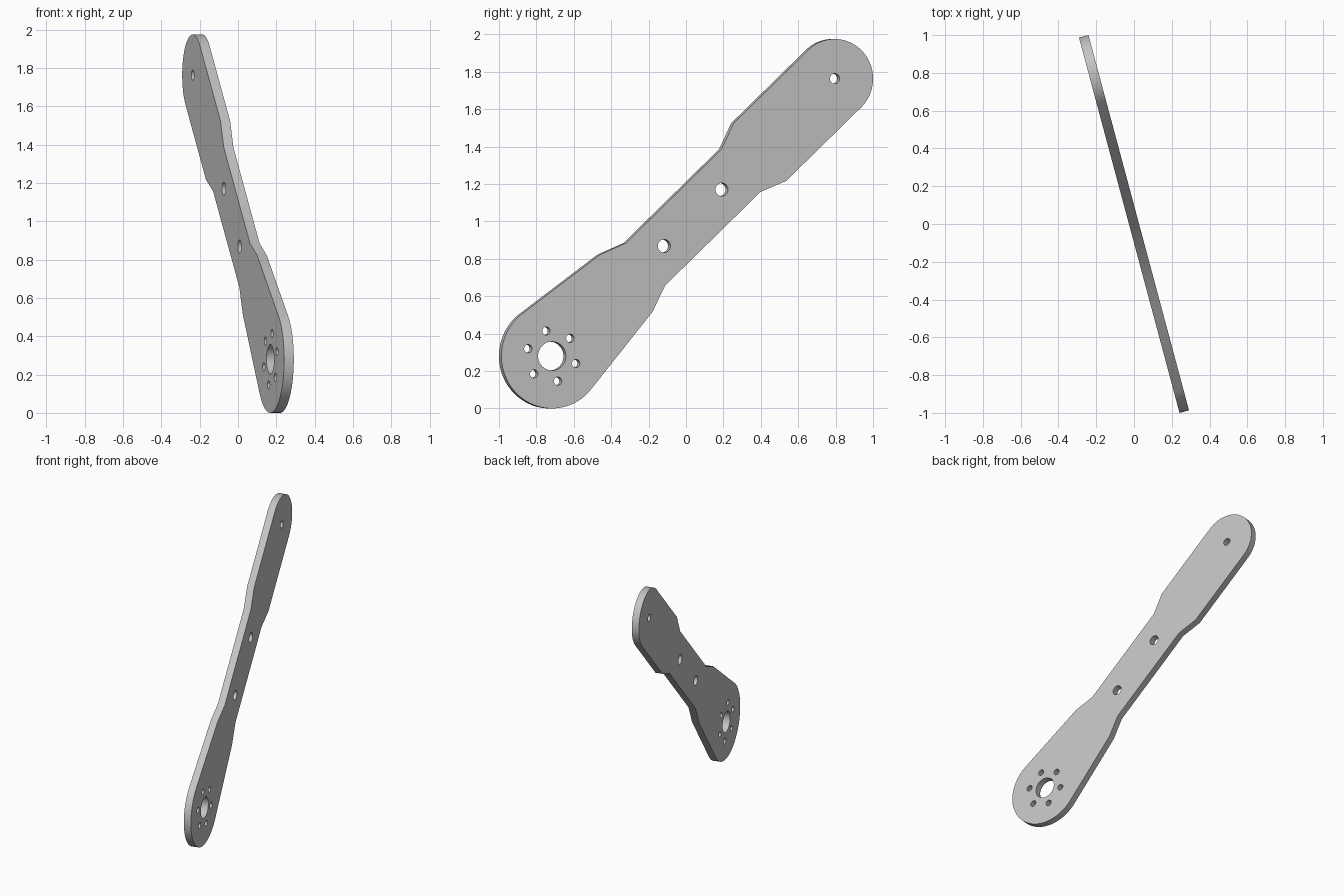
import bpy, bmesh
from math import sin, cos, pi, radians, atan2, acos, hypot
from mathutils import Matrix, Vector

cube = bpy.data.objects.get("Cube")
if cube:
    bpy.data.objects.remove(cube, do_unlink=True)

THICKNESS = 0.052
LENGTH = 2.156                 # distance between the two end centres
BIG_R, SMALL_R = 0.28, 0.212   # end radii


def arc(cx, cy, r, start, end, steps):
    return [(cx + r * cos(start + (end - start) * i / steps),
             cy + r * sin(start + (end - start) * i / steps))
            for i in range(steps + 1)]


def circle(cx, cy, r, steps=40):
    return arc(cx, cy, r, 0, 2 * pi, steps)[:-1]


# Outline: round ends joined by a narrowed waist, mirrored about the long axis
waist = [(0.566, 0.211), (0.713, 0.157), (1.441, 0.157), (1.585, SMALL_R)]
wx, wy = waist[0]
tangent = atan2(wy, wx) + acos(BIG_R / hypot(wx, wy))
outline = arc(0, 0, BIG_R, tangent, 2 * pi - tangent, 56)
outline += [(x, -y) for x, y in waist]
outline += arc(LENGTH, 0, SMALL_R, -pi / 2, pi / 2, 48)
outline += waist[::-1]

# Holes: hub bore, bolt ring, two waist holes and the tip hole
loops = [outline, circle(0, 0, 0.077, 56)]
loops += [circle(0.138 * cos(i * pi / 3), 0.138 * sin(i * pi / 3), 0.022, 28)
          for i in range(6)]
loops += [circle(0.855, 0, 0.035), circle(1.294, 0, 0.035),
          circle(LENGTH, 0, 0.027)]

# Filled and extruded flat curve
curve = bpy.data.curves.new("arm_plate_profile", 'CURVE')
curve.dimensions = '2D'
curve.fill_mode = 'BOTH'
curve.extrude = THICKNESS / 2
for loop in loops:
    spline = curve.splines.new('POLY')
    spline.points.add(len(loop) - 1)
    for point, (x, y) in zip(spline.points, loop):
        point.co = (x, y, 0, 1)
    spline.use_cyclic_u = True

plate = bpy.data.objects.new("arm_plate", curve)
bpy.context.collection.objects.link(plate)
bpy.ops.object.select_all(action='DESELECT')
plate.select_set(True)
bpy.context.view_layer.objects.active = plate
bpy.ops.object.convert(target='MESH')
plate = bpy.context.view_layer.objects.active
plate.name = "arm_plate"

# Stand the plate upright, tilted along its length and turned about z
turn, tilt = radians(15), radians(43.46)
side, up = Vector((-sin(turn), cos(turn), 0)), Vector((0, 0, 1))
axis = side * cos(tilt) + up * sin(tilt)
across = up * cos(tilt) - side * sin(tilt)
rotation = Matrix((axis, across, axis.cross(across))).transposed().to_4x4()
origin = Matrix.Translation(side * -0.7485 + up * BIG_R)

bm = bmesh.new()
bm.from_mesh(plate.data)
bmesh.ops.remove_doubles(bm, verts=bm.verts, dist=0.0001)
bm.transform(origin @ rotation)
bmesh.ops.recalc_face_normals(bm, faces=bm.faces)
bm.to_mesh(plate.data)
bm.free()

# Plain grey material
grey = bpy.data.materials.new("light_grey")
grey.use_nodes = True
colour = (0.55, 0.55, 0.55, 1)
grey.diffuse_color = colour
grey.node_tree.nodes["Principled BSDF"].inputs["Base Color"].default_value = colour
plate.data.materials.clear()
plate.data.materials.append(grey)
bpy.ops.object.shade_smooth_by_angle(angle=radians(30))
